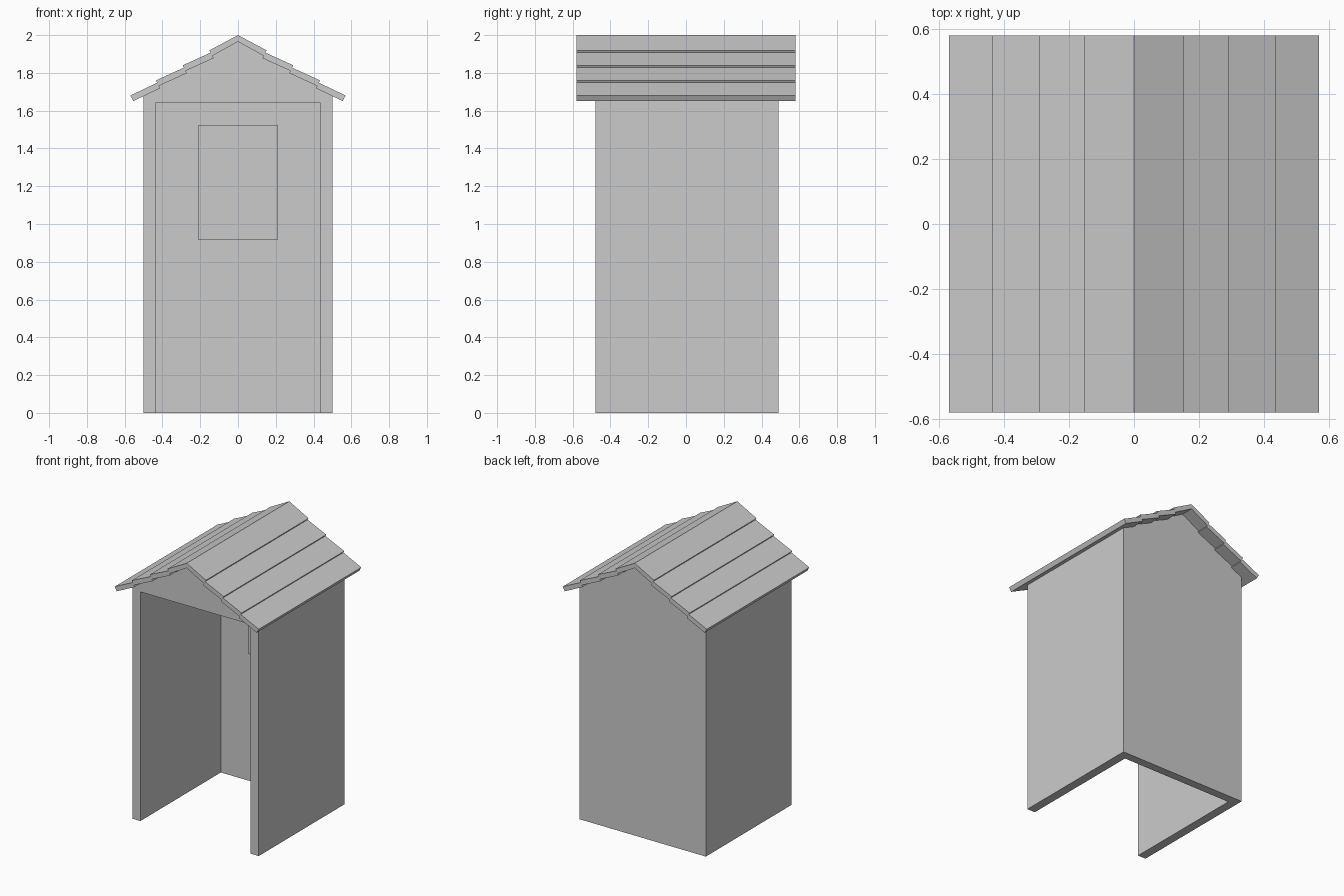
import bpy
import bmesh

if "Cube" in bpy.data.objects:
    bpy.data.objects.remove(bpy.data.objects["Cube"])


def prism(name, profile, y0, y1):
    """Extrude an (x, z) outline along y."""
    bm = bmesh.new()
    face = bm.faces.new([bm.verts.new((x, y0, z)) for x, z in profile])
    out = bmesh.ops.extrude_face_region(bm, geom=[face])
    verts = [v for v in out["geom"] if isinstance(v, bmesh.types.BMVert)]
    bmesh.ops.translate(bm, vec=(0, y1 - y0, 0), verts=verts)
    bmesh.ops.recalc_face_normals(bm, faces=bm.faces)
    mesh = bpy.data.meshes.new(name)
    bm.to_mesh(mesh)
    bm.free()
    obj = bpy.data.objects.new(name, mesh)
    bpy.context.collection.objects.link(obj)
    return obj


def rect(half_width, z0, z1):
    return [(-half_width, z0), (half_width, z0), (half_width, z1), (-half_width, z1)]


# Gabled body, hollowed from the front and open at the floor
body = prism("hut_walls", [(-0.5, 0), (0.5, 0), (0.5, 1.69), (0, 1.965), (-0.5, 1.69)],
             -0.48, 0.49)
cutter = prism("interior_cutter", rect(0.437, -0.2, 1.64), -0.8, 0.43)
cutter.hide_render = True
cut = body.modifiers.new("hollow", 'BOOLEAN')
cut.operation = 'DIFFERENCE'
cut.solver = 'EXACT'
cut.object = cutter
bpy.context.view_layer.objects.active = body
bpy.ops.object.modifier_apply(modifier=cut.name)
bpy.data.objects.remove(cutter)

# Panel on the inside of the back wall
prism("back_panel", rect(0.21, 0.915, 1.525), 0.415, 0.44)

# Roof slopes: four lapped boards each, stepped above and below
top = [(0, 2.0), (0.152, 1.919), (0.145, 1.907), (0.293, 1.84),
       (0.286, 1.828), (0.435, 1.76), (0.428, 1.748), (0.57, 1.68)]
under = [(0, 1.965)] + [(x - 0.016, z - 0.029) for x, z in top[1:]]
outline = top + under[::-1]
for side, sign in (("right", 1), ("left", -1)):
    prism("roof_" + side, [(sign * x, z) for x, z in outline], -0.58, 0.58)
